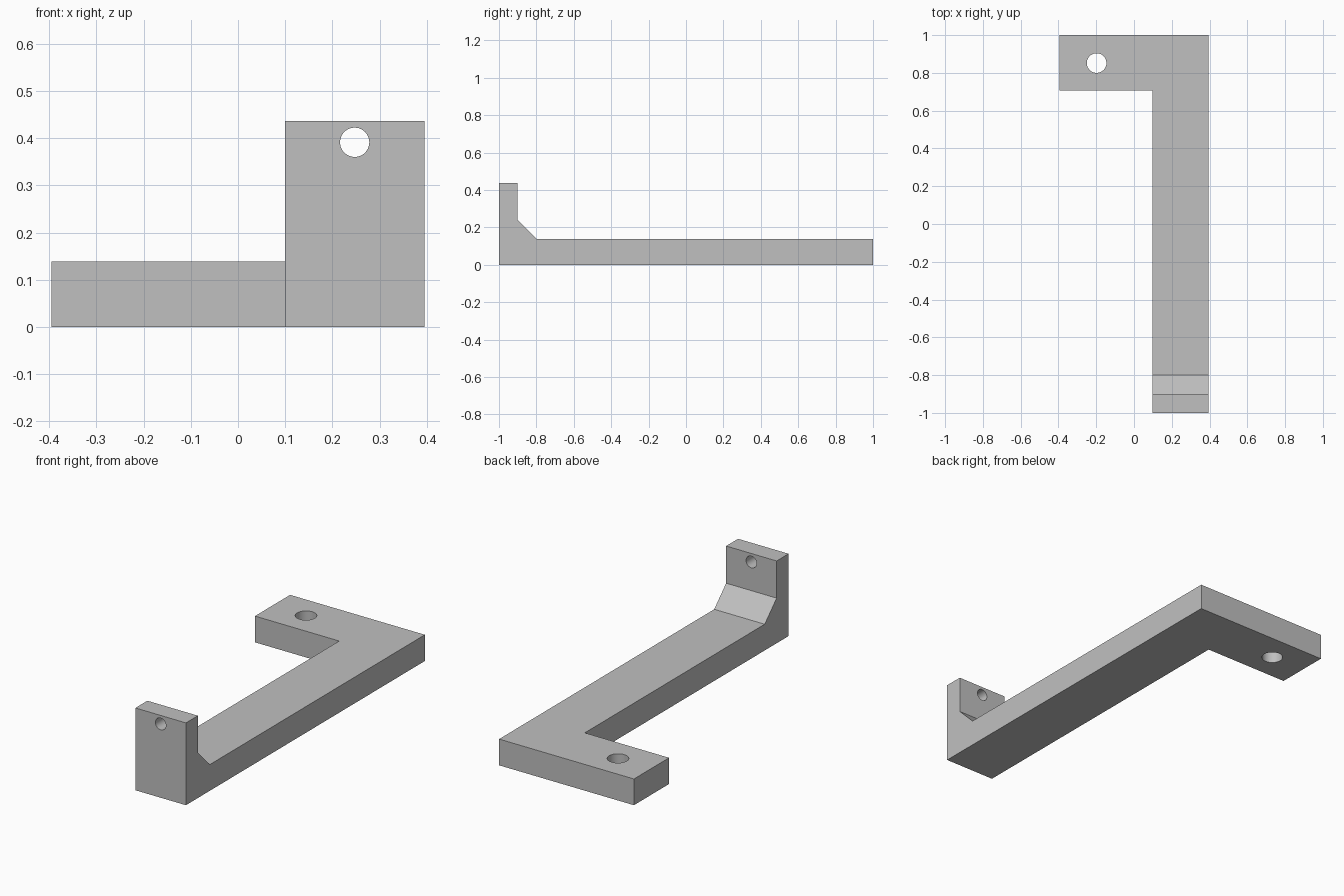
import bpy, bmesh
from mathutils import Vector, Matrix

cube = bpy.data.objects.get("Cube")
if cube:
    bpy.data.objects.remove(cube, do_unlink=True)

# Main dimensions
HALF_W, INNER_X, FOOT_Y = 0.395, 0.099, 0.706
BAR_H, TAB_H = 0.139, 0.436

grey = bpy.data.materials.new("plain grey")
grey.use_nodes = True
colour = (0.53, 0.53, 0.53, 1)
grey.diffuse_color = colour
grey.node_tree.nodes["Principled BSDF"].inputs["Base Color"].default_value = colour


def finish(bm, name):
    bmesh.ops.recalc_face_normals(bm, faces=bm.faces[:])
    mesh = bpy.data.meshes.new(name)
    bm.to_mesh(mesh)
    bm.free()
    mesh.materials.append(grey)
    obj = bpy.data.objects.new(name, mesh)
    bpy.context.collection.objects.link(obj)
    return obj


def prism(name, points, depth):
    """Extrude a flat outline along a vector."""
    bm = bmesh.new()
    face = bm.faces.new([bm.verts.new(p) for p in points])
    new = bmesh.ops.extrude_face_region(bm, geom=[face])["geom"]
    verts = [g for g in new if isinstance(g, bmesh.types.BMVert)]
    bmesh.ops.translate(bm, verts=verts, vec=depth)
    return finish(bm, name)


def drill(name, centre, axis, radius, length):
    bm = bmesh.new()
    turn = Vector(axis).to_track_quat("Z", "Y").to_matrix().to_4x4()
    bmesh.ops.create_cone(bm, cap_ends=True, segments=48, radius1=radius,
                          radius2=radius, depth=length,
                          matrix=Matrix.Translation(centre) @ turn)
    obj = finish(bm, name)
    obj.hide_render = True
    return obj


def combine(target, other, operation):
    mod = target.modifiers.new(operation.lower(), "BOOLEAN")
    mod.operation = operation
    mod.solver = "EXACT"
    mod.object = other
    bpy.context.view_layer.objects.active = target
    bpy.ops.object.modifier_apply(modifier=mod.name)
    bpy.data.objects.remove(other, do_unlink=True)


# L-shaped base bar
outline = [(INNER_X, -1), (HALF_W, -1), (HALF_W, 1), (-HALF_W, 1),
           (-HALF_W, FOOT_Y), (INNER_X, FOOT_Y)]
bracket = prism("bracket", [(x, y, 0) for x, y in outline], (0, 0, BAR_H))

# Upright tab with a sloped brace behind it
side = [(-1, 0), (-0.8, 0), (-0.8, BAR_H), (-0.9, 0.239), (-0.9, TAB_H), (-1, TAB_H)]
tab = prism("upright_tab", [(INNER_X, y, z) for y, z in side],
            (HALF_W - INNER_X, 0, 0))
combine(bracket, tab, "UNION")

# Screw holes through the foot and the tab
combine(bracket, drill("foot_hole", (-0.198, 0.852, 0.07), (0, 0, 1), 0.052, 0.4), "DIFFERENCE")
combine(bracket, drill("tab_hole", (0.247, -0.95, 0.391), (0, 1, 0), 0.031, 0.3), "DIFFERENCE")

# Merge coplanar faces and smooth the hole walls only
bm = bmesh.new()
bm.from_mesh(bracket.data)
bmesh.ops.remove_doubles(bm, verts=bm.verts[:], dist=0.0001)
bmesh.ops.dissolve_limit(bm, angle_limit=0.01, verts=bm.verts[:], edges=bm.edges[:])
bm.to_mesh(bracket.data)
bm.free()
bpy.ops.object.select_all(action="DESELECT")
bracket.select_set(True)
bpy.context.view_layer.objects.active = bracket
bpy.ops.object.shade_smooth_by_angle(angle=0.5)
